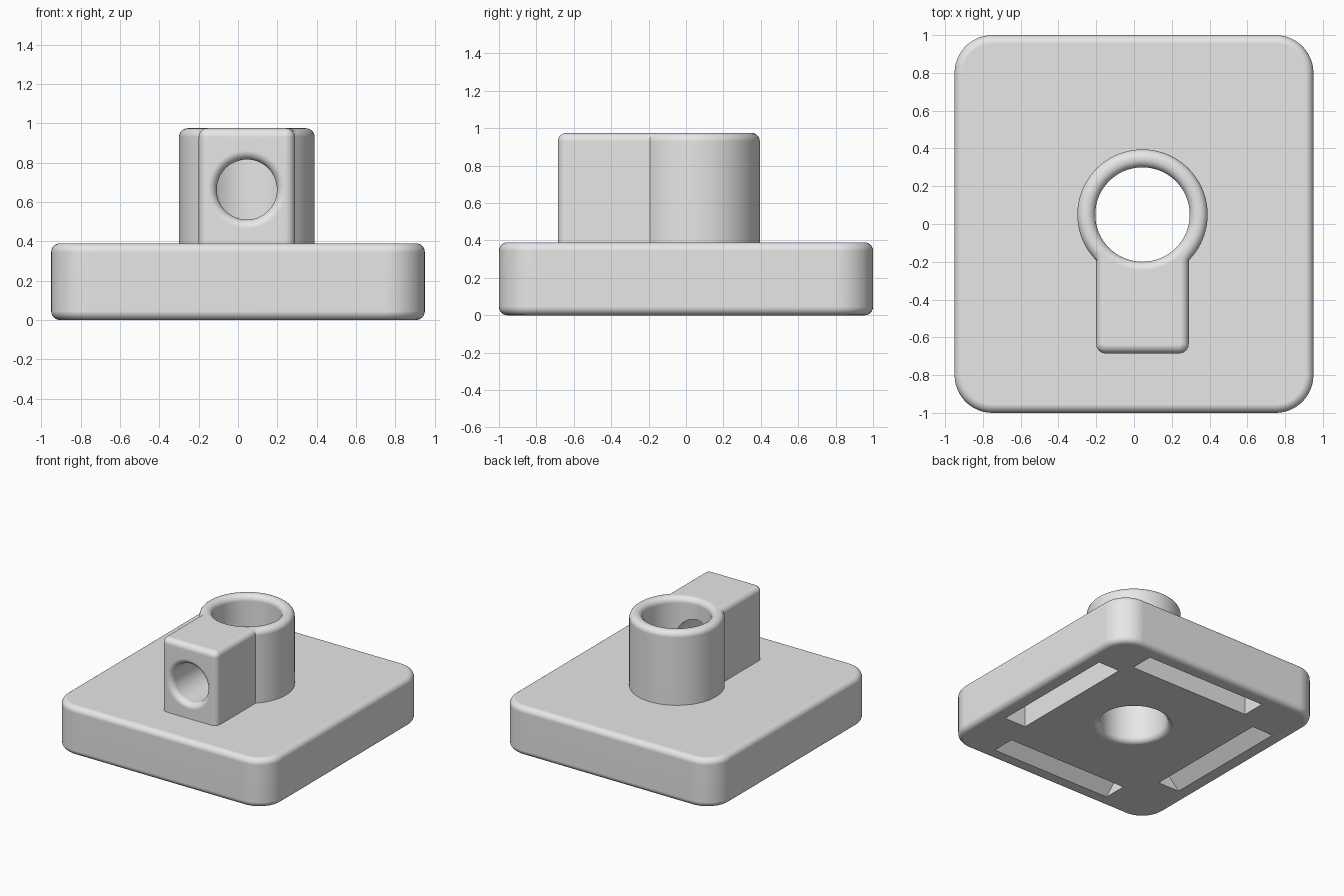
import bpy, bmesh
from math import sin, cos, pi, radians, acos, degrees
from mathutils import Matrix, Vector

if "Cube" in bpy.data.objects:
    bpy.data.objects.remove(bpy.data.objects["Cube"])

grey = bpy.data.materials.new("light_grey")
grey.use_nodes = True
grey.diffuse_color = (0.8, 0.8, 0.8, 1)
grey.node_tree.nodes["Principled BSDF"].inputs["Base Color"].default_value = (0.8, 0.8, 0.8, 1)

BORE_X, BORE_Y = 0.045, 0.05     # socket axis
FILLET = 0.045


def make_object(name, bm):
    bmesh.ops.recalc_face_normals(bm, faces=bm.faces)
    mesh = bpy.data.meshes.new(name)
    bm.to_mesh(mesh)
    bm.free()
    mesh.materials.append(grey)
    obj = bpy.data.objects.new(name, mesh)
    bpy.context.collection.objects.link(obj)
    return obj


def arc(cx, cy, r, start, end, n):
    angles = [radians(start + (end - start) * i / n) for i in range(n + 1)]
    return [(cx + r * cos(a), cy + r * sin(a)) for a in angles]


def extrude(bm, points, offset):
    face = bm.faces.new([bm.verts.new(p) for p in points])
    new = bmesh.ops.extrude_face_region(bm, geom=[face])["geom"]
    bmesh.ops.translate(bm, vec=offset, verts=[v for v in new if isinstance(v, bmesh.types.BMVert)])


def rounded_prism(name, outline, z0, z1):
    """Extruded outline with rounded top and bottom rims."""
    bm = bmesh.new()
    extrude(bm, [(x, y, z0) for x, y in outline], (0, 0, z1 - z0))
    bmesh.ops.recalc_face_normals(bm, faces=bm.faces)
    rims = [e for e in bm.edges if abs(e.verts[0].co.z - e.verts[1].co.z) < 1e-5]
    bmesh.ops.bevel(bm, geom=rims, offset=FILLET, segments=6, profile=0.5,
                    affect='EDGES', clamp_overlap=False)
    return make_object(name, bm)


def bore(name, r, length, flare_start, flare_end, matrix):
    """Turned cutter along z, with ends flared to leave a rounded hole rim."""
    n, f = 6, FILLET
    quarter = [i * pi / 2 / n for i in range(n + 1)]
    profile = [(r, 0)]
    if flare_start:
        profile = [(r + f, -0.05)] + [(r + f - f * sin(a), f - f * cos(a)) for a in quarter]
    if flare_end:
        profile += [(r + f - f * cos(a), length - f + f * sin(a)) for a in quarter]
        profile.append((r + f, length + 0.05))
    else:
        profile.append((r, length))
    profile = [(0, profile[0][1])] + profile + [(0, profile[-1][1])]
    bm = bmesh.new()
    verts = [bm.verts.new((x, 0, z)) for x, z in profile]
    edges = [bm.edges.new(pair) for pair in zip(verts, verts[1:])]
    bmesh.ops.spin(bm, geom=verts + edges, axis=(0, 0, 1), cent=(0, 0, 0),
                   angle=2 * pi, steps=64)
    bmesh.ops.remove_doubles(bm, verts=bm.verts, dist=1e-5)
    bm.transform(matrix)
    return make_object(name, bm)


def wedge_slot(name, inner, outer, side, along_x):
    """Triangular cutter: upright inner wall, sloping outer wall."""
    low, high = -0.48, 0.59
    section = [(inner, -0.02), (outer + 0.02, -0.02), (inner, outer - inner)]
    bm = bmesh.new()
    if along_x:
        extrude(bm, [(low, side * d, z) for d, z in section], (high - low, 0, 0))
    else:
        extrude(bm, [(side * d, low, z) for d, z in section], (0, high - low, 0))
    return make_object(name, bm)


# Base slab
plate = []
for sx, sy, start in ((1, 1, 0), (-1, 1, 90), (-1, -1, 180), (1, -1, 270)):
    plate += arc(sx * 0.75, sy * 0.8, 0.2, start, start + 90, 12)
base = rounded_prism("base_with_socket", plate, 0, 0.39)

# Keyhole shaped tower: round socket with a block reaching forward
R, HALF, CORNER = 0.345, 0.245, 0.05
a = degrees(acos(HALF / R))
tower_outline = arc(BORE_X, BORE_Y, R, -a, 180 + a, 60)
tower_outline += arc(BORE_X - HALF + CORNER, -0.685 + CORNER, CORNER, 180, 270, 6)
tower_outline += arc(BORE_X + HALF - CORNER, -0.685 + CORNER, CORNER, 270, 360, 6)
tower = rounded_prism("tower", tower_outline, 0.15, 0.975)

# Holes and underside slots
cutters = [
    bore("upright_bore", 0.25, 0.975, True, True,
         Matrix.Translation((BORE_X, BORE_Y, 0))),
    bore("front_bore", 0.153, 0.685 + BORE_Y, True, False,
         Matrix.Translation((BORE_X, -0.685, 0.663)) @ Matrix.Rotation(-pi / 2, 4, 'X')),
]
for side in (-1, 1):
    cutters.append(wedge_slot("side_slot", 0.64, 0.83, side, False))
    cutters.append(wedge_slot("end_slot", 0.695, 0.885, side, True))

# Combine into one solid
bpy.ops.object.select_all(action='DESELECT')
bpy.context.view_layer.objects.active = base
base.select_set(True)
for tool in [tower] + cutters:
    mod = base.modifiers.new("combine", 'BOOLEAN')
    mod.operation = 'UNION' if tool is tower else 'DIFFERENCE'
    mod.solver = 'EXACT'
    mod.object = tool
    bpy.ops.object.modifier_apply(modifier=mod.name)
    bpy.data.objects.remove(tool)

bpy.ops.object.shade_smooth_by_angle(angle=radians(30))
normals = base.modifiers.new("even_shading", 'WEIGHTED_NORMAL')
normals.keep_sharp = True
